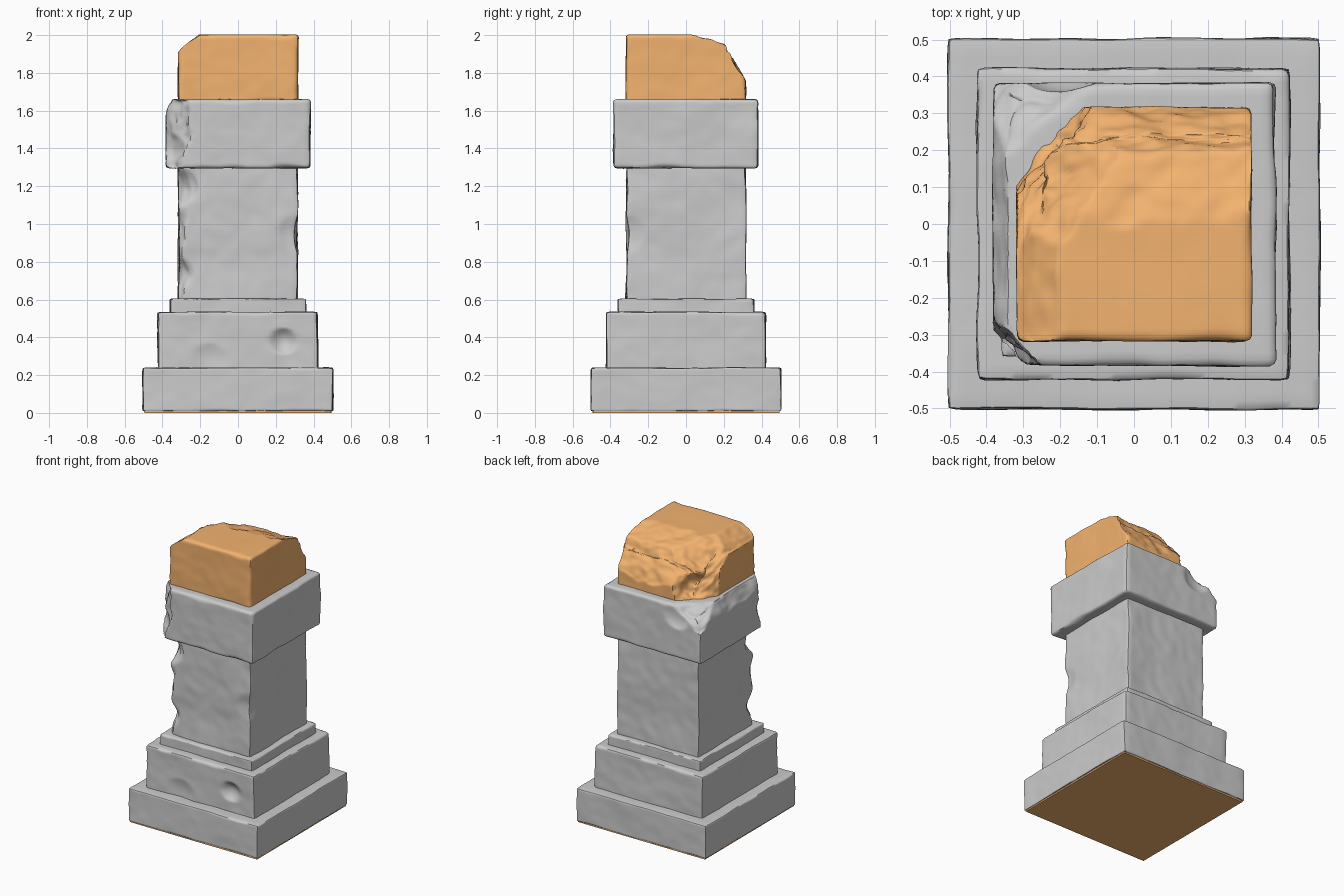
import bpy, bmesh, math
from mathutils import Vector, noise

if "Cube" in bpy.data.objects:
    bpy.data.objects.remove(bpy.data.objects["Cube"])

orange = bpy.data.materials.new("warm_stone")
orange.diffuse_color = (0.9, 0.45, 0.16, 1)
orange.use_nodes = True
orange.node_tree.nodes["Principled BSDF"].inputs["Base Color"].default_value = orange.diffuse_color


def clamp(v, lo, hi):
    return max(lo, min(hi, v))


def stone(name, half, z0, z1, chips=(), dents=(), wear=0.012, rough=0.004, cuts=40, mat=None):
    """Worn stone block. chips: (normal, point on plane, roughness); dents: (centre, push, radius)."""
    bm = bmesh.new()
    bmesh.ops.create_cube(bm, size=2)
    bmesh.ops.subdivide_edges(bm, edges=bm.edges[:], cuts=cuts, use_grid_fill=True)
    size = Vector((half, half, (z1 - z0) / 2))
    mid = Vector((0, 0, (z0 + z1) / 2))
    seed = Vector((half * 31, z0 * 17, z1 * 7))
    for v in bm.verts:
        p = Vector([a * b for a, b in zip(v.co, size)])
        world = p + mid
        # rounded edges with an irregular radius
        r = wear * (1 + 1.6 * max(0, noise.noise(world * 7 + seed)))
        core = Vector([clamp(a, r - s, s - r) for a, s in zip(p, size)])
        if (p - core).length > 1e-6:
            p = core + (p - core).normalized() * r
        # gentle uneven faces
        n = noise.noise_vector(world * 4.5 + seed) * rough
        n += noise.noise_vector(world * 14 + seed) * rough * 0.35
        n.z *= 0.5
        p += mid + n
        # broken edges and corners
        for normal, point, amp in chips:
            normal = Vector(normal).normalized()
            bump = noise.noise(world * 8 + seed) + 0.5 * noise.noise(world * 19 + seed)
            d = normal.dot(p - Vector(point)) - amp * bump
            if d > 0:
                p -= normal * d
        # local pits
        for centre, push, radius in dents:
            t = (p - Vector(centre)).length / radius
            if t < 1:
                p += Vector(push) * (1 - t * t)
        p.z = max(p.z, 0)
        v.co = p
    me = bpy.data.meshes.new(name)
    bm.to_mesh(me)
    bm.free()
    ob = bpy.data.objects.new(name, me)
    bpy.context.collection.objects.link(ob)
    if mat:
        me.materials.append(mat)
    bpy.ops.object.select_all(action='DESELECT')
    ob.select_set(True)
    bpy.context.view_layer.objects.active = ob
    bpy.ops.object.shade_smooth_by_angle(angle=math.radians(40))
    return ob


# Stepped base
stone("underside", 0.494, 0.0, 0.014, wear=0.001, rough=0.0, cuts=6, mat=orange)
stone("plinth", 0.503, 0.008, 0.24, wear=0.009, rough=0.006)
stone("middle_step", 0.422, 0.22, 0.535, rough=0.007,
      dents=[((0.24, -0.42, 0.38), (0, 0.035, 0), 0.07),
             ((-0.15, -0.42, 0.27), (0, 0.012, 0), 0.1)])
stone("upper_step", 0.36, 0.51, 0.605, wear=0.009, rough=0.006)

# Shaft with a ragged front left edge
stone("shaft", 0.315, 0.58, 1.32, wear=0.008, rough=0.009,
      chips=[((-1, -1, 0), (-0.298, -0.298, 1), 0.026)],
      dents=[((-0.31, -0.31, 0.74), (0.02, 0.02, 0), 0.08),
             ((-0.31, -0.31, 1.2), (0.03, 0.03, 0), 0.1),
             ((0.315, -0.315, 0.95), (-0.012, 0.012, 0), 0.1)])

# Cap, worn down on the left side
stone("cap", 0.382, 1.295, 1.66, wear=0.017, rough=0.007,
      chips=[((-1, -0.9, 0.1), (-0.345, -0.295, 1.5), 0.026),
             ((-1, 0, 0.4), (-0.345, 0, 1.655), 0.012),
             ((-0.5, 0.5, 0.75), (-0.265, 0.285, 1.645), 0.02)],
      dents=[((-0.37, -0.36, 1.4), (0.025, 0.02, 0), 0.09),
             ((-0.2, 0.38, 1.6), (0, -0.025, -0.015), 0.1)])

# Top block, broken away at the back and the back left corner
stone("top_block", 0.317, 1.64, 2.003, wear=0.016, rough=0.005, mat=orange,
      chips=[((0, 0.3, 1), (0, 0.02, 2.0), 0.014),
             ((0, 0.86, 0.5), (0, 0.235, 1.88), 0.02),
             ((-0.6, 0, 0.8), (-0.25, 0, 1.965), 0.008),
             ((-0.55, 0.55, 0.7), (-0.13, 0.13, 1.925), 0.028),
             ((-0.7, 0.65, 0.2), (-0.215, 0.215, 1.7), 0.025)],
      dents=[((-0.2, 0.2, 1.74), (0.025, -0.025, -0.01), 0.09)])
